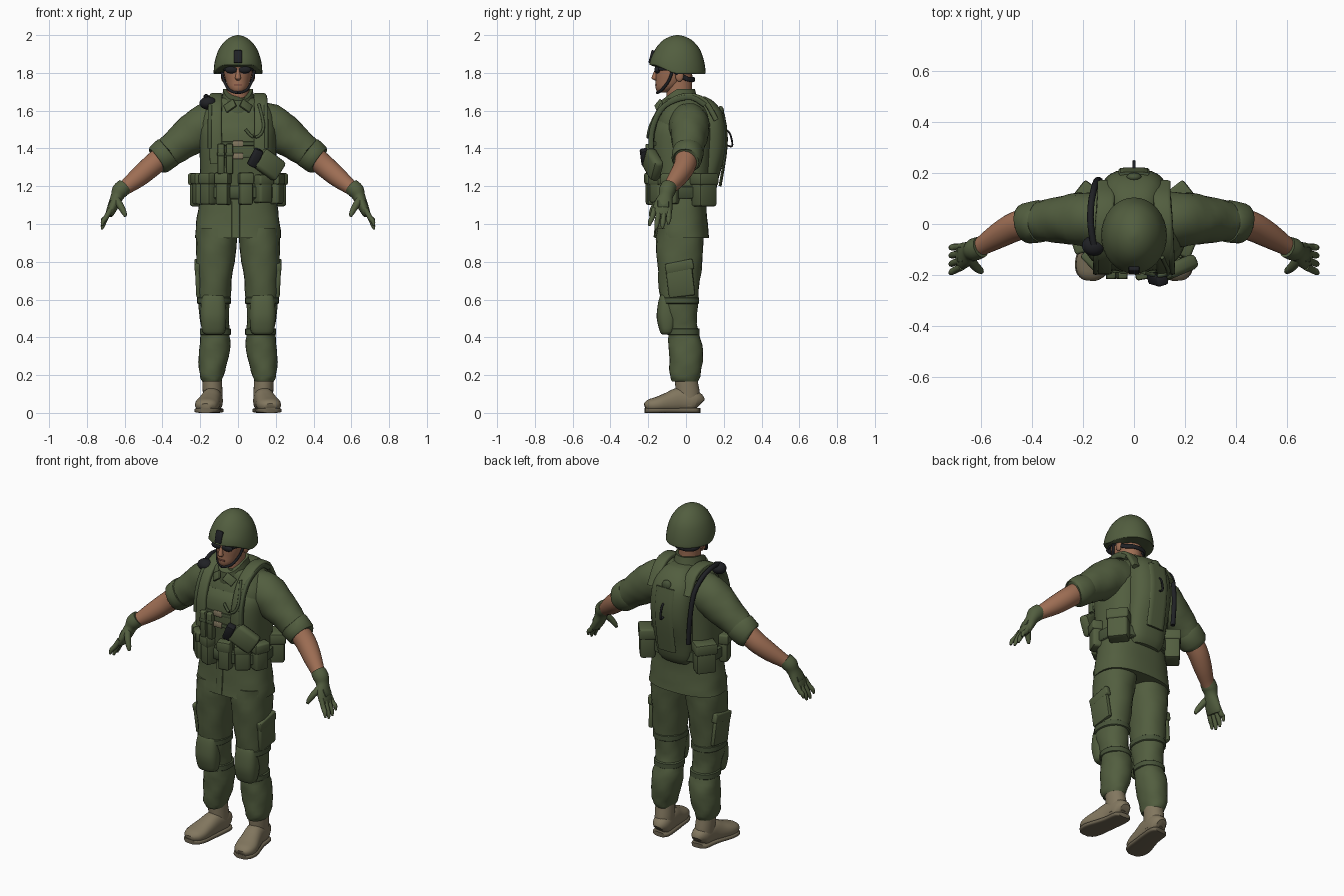
import bpy, bmesh, math
from mathutils import Vector, Matrix

def material(name, rgb):
    m = bpy.data.materials.new(name)
    m.diffuse_color = (*rgb, 1)
    return m

GREEN = material("olive cloth", (0.085, 0.112, 0.05))
WEB = material("dark olive webbing", (0.066, 0.09, 0.042))
SKIN = material("skin", (0.34, 0.155, 0.088))
LIP = material("lips", (0.2, 0.075, 0.05))
TAN = material("tan leather", (0.225, 0.185, 0.115))
SOLE = material("boot sole", (0.15, 0.125, 0.08))
BLACK = material("black", (0.014, 0.015, 0.018))
X, Y, Z = Vector((1, 0, 0)), Vector((0, 1, 0)), Vector((0, 0, 1))

def finish(name, bm, mat, mirror=False):
    bmesh.ops.recalc_face_normals(bm, faces=bm.faces)
    me = bpy.data.meshes.new(name)
    bm.to_mesh(me)
    bm.free()
    me.materials.append(mat)
    ob = bpy.data.objects.new(name, me)
    bpy.context.collection.objects.link(ob)
    bpy.ops.object.select_all(action='DESELECT')
    ob.select_set(True)
    bpy.context.view_layer.objects.active = ob
    bpy.ops.object.shade_smooth_by_angle(angle=math.radians(45))
    if mirror:
        ob.modifiers.new("mirror", 'MIRROR').use_mirror_merge = False
    return ob

def smooth_rings(rings, k):
    """Catmull-Rom through the rings, k steps per span."""
    rs = [Vector(r) for r in rings]
    out = []
    for i in range(len(rs) - 1):
        a, b, c, d = rs[max(i - 1, 0)], rs[i], rs[i + 1], rs[min(i + 2, len(rs) - 1)]
        for s in range(k):
            t = s / k
            out.append(0.5 * (2 * b + (c - a) * t + (2 * a - 5 * b + 4 * c - d) * t * t
                              + (3 * b - a - 3 * c + d) * t ** 3))
    return out + [rs[-1]]

def loft(name, rings, mat, ref=X, n=24, p=2.0, flat=False, k=3, wrinkle=0.0, mirror=False, post=None):
    """Skin of superellipse rings (x, y, z, radius along ref, other radius)."""
    rs = smooth_rings(rings, k)
    bm = bmesh.new()
    loops = []
    for i, r in enumerate(rs):
        c = Vector(r[:3])
        t = Z if flat else (Vector(rs[min(i + 1, len(rs) - 1)][:3]) - Vector(rs[max(i - 1, 0)][:3])).normalized()
        u = (ref - t * ref.dot(t)).normalized()
        v = t.cross(u)
        loop = []
        for j in range(n):
            th = 2 * math.pi * j / n
            w = 1 + wrinkle * (math.sin(3 * th + i * 1.3) + 0.7 * math.sin(5 * th - i * 2.1))
            cs, sn = math.cos(th), math.sin(th)
            co = c + u * (r[3] * w * math.copysign(abs(cs) ** (2 / p), cs)) \
                   + v * (r[4] * w * math.copysign(abs(sn) ** (2 / p), sn))
            if post:
                co = post(co)
            loop.append(bm.verts.new(co))
        loops.append(loop)
    for a, b in zip(loops, loops[1:]):
        for j in range(n):
            bm.faces.new((a[j], a[(j + 1) % n], b[(j + 1) % n], b[j]))
    bm.faces.new(loops[0])
    bm.faces.new(loops[-1])
    return finish(name, bm, mat, mirror)

def tower(name, rows, mat, **kw):
    """Upright loft on the middle plane: rows of (z, y, x radius, y radius)."""
    return loft(name, [(0, y, z, a, b) for z, y, a, b in rows], mat, flat=True, **kw)

def strip(name, pts, a, b, mat, ref=X, p=2.0, n=10, **kw):
    return loft(name, [(*q, a, b) for q in pts], mat, ref=ref, p=p, n=n, **kw)

def box(name, c, size, mat, rot=(0, 0, 0), bevel=0.01, mirror=False):
    bm = bmesh.new()
    bmesh.ops.create_cube(bm, size=1)
    bmesh.ops.scale(bm, vec=size, verts=bm.verts)
    if bevel:
        bmesh.ops.bevel(bm, geom=bm.edges[:], offset=bevel, segments=2, profile=0.5, affect='EDGES')
    R = Matrix.Rotation(rot[2], 4, 'Z') @ Matrix.Rotation(rot[1], 4, 'Y') @ Matrix.Rotation(rot[0], 4, 'X')
    bm.transform(Matrix.Translation(c) @ R)
    return finish(name, bm, mat, mirror)

def ball(name, c, radii, mat, mirror=False):
    bm = bmesh.new()
    bmesh.ops.create_uvsphere(bm, u_segments=20, v_segments=12, radius=1)
    bm.transform(Matrix.Translation(c) @ Matrix.Diagonal((*radii, 1)))
    return finish(name, bm, mat, mirror)

def pouch(name, deg, out, z, size):
    """Flapped pouch hung round the waist, angle measured from the front."""
    t = math.radians(deg)
    c = Vector(((0.205 + out) * math.sin(t), -0.02 - (0.15 + out) * math.cos(t), z))
    w, d, h = size
    box(name, c, size, GREEN, (0, 0, t), 0.014)
    box(name + "_flap", c + Vector((0, 0, h * 0.33)), (w + .01, d + .012, h * .36), GREEN, (0, 0, t), 0.01)

# head and neck
tower("head", [(1.695, -.125, .025, .025), (1.72, -.103, .05, .058), (1.76, -.075, .066, .086),
               (1.80, -.064, .075, .098), (1.87, -.06, .08, .1)], SKIN)
tower("neck", [(1.58, -.02, .07, .075), (1.68, -.035, .06, .068), (1.79, -.035, .062, .07)], SKIN)
loft("nose", [(0, -.158, 1.815, .008, .008), (0, -.165, 1.785, .013, .014), (0, -.166, 1.77, .015, .016),
              (0, -.158, 1.76, .008, .006)], SKIN, flat=True, n=12)
ball("ear", (.079, -.035, 1.785), (.012, .022, .032), SKIN, True)
box("mouth", (0, -.157, 1.737), (.042, .012, .01), LIP, bevel=.003)
ball("sunglass_lens", (.034, -.152, 1.816), (.036, .016, .019), BLACK, True)
strip("sunglass_arm", [(.062, -.145, 1.82), (.078, -.1, 1.82), (.083, -.03, 1.81)], .005, .008, BLACK, mirror=True)

# helmet with raised brow
def brow(co):
    f = max(0, min(1, (-0.06 - co.y) / 0.1))
    return co + Z * f * max(0, 1.91 - co.z) * 0.4
tower("helmet", [(1.795, -.045, .126, .146), (1.805, -.045, .129, .149), (1.86, -.045, .123, .141),
                 (1.92, -.045, .104, .121), (1.965, -.045, .072, .086), (1.99, -.045, .038, .046),
                 (2.0, -.045, .006, .008)], GREEN, n=32, post=brow)
box("helmet_mount", (0, -.181, 1.885), (.042, .02, .07), BLACK, (-.25, 0, 0), .005)
strip("chin_strap", [(.088, -.07, 1.82), (.075, -.09, 1.76), (.045, -.13, 1.708), (0, -.153, 1.695)],
      .007, .008, BLACK, mirror=True)
strip("nape_strap", [(.085, -.06, 1.81), (.072, 0, 1.77), (.04, .035, 1.765), (0, .042, 1.765)],
      .006, .013, BLACK, ref=X + Y, mirror=True)

# jacket, collar, vest
tower("jacket", [(.925, -.022, .228, .145), (1.0, -.022, .222, .137), (1.1, -.022, .208, .131),
                 (1.2, -.02, .195, .135), (1.35, -.02, .19, .15), (1.48, -.012, .2, .154),
                 (1.56, -.005, .2, .142), (1.62, -.005, .165, .118), (1.655, -.015, .115, .1),
                 (1.67, -.025, .08, .085)], GREEN, n=36, p=2.5, wrinkle=.006)
tower("collar", [(1.62, -.03, .1, .105), (1.665, -.04, .086, .1), (1.715, -.045, .078, .092)], GREEN, n=28,
      post=lambda co: co - Z * .06 * max(0, min(1, (-.05 - co.y) / .08)))
box("lapel", (.042, -.142, 1.625), (.065, .012, .05), GREEN, (-.5, .6, .3), .004, True)
strip("jacket_placket", [(-.012, -.167, .93), (-.012, -.16, 1.0), (-.012, -.154, 1.12)], .022, .005, GREEN, p=4)
tower("vest", [(1.13, -.02, .2, .143), (1.25, -.02, .201, .152), (1.4, -.022, .203, .166),
               (1.5, -.015, .202, .164), (1.55, -.008, .18, .142)], GREEN, n=36, p=2.7)
tower("belt", [(1.135, -.02, .212, .152), (1.14, -.02, .217, .157), (1.195, -.02, .217, .157),
               (1.2, -.02, .21, .152)], WEB, n=36, p=2.4, k=1)
strip("vest_shoulder_strap", [(.115, -.182, 1.32), (.12, -.18, 1.48), (.12, -.135, 1.6), (.118, -.06, 1.662),
      (.115, .02, 1.68), (.11, .1, 1.65), (.11, .16, 1.55)], .034, .014, GREEN, p=4, n=16, mirror=True)
strip("strap_webbing", [(.15, -.185, 1.4), (.15, -.18, 1.5), (.148, -.135, 1.605), (.145, -.06, 1.655),
      (.14, .03, 1.67), (.135, .1, 1.63)], .011, .014, WEB, p=4, n=12, mirror=True)
for z in (1.36, 1.425):
    box("chest_clasp", (0, -.192, z), (.055, .012, .032), TAN, bevel=.004)
    strip("chest_webbing", [(-.15, -.165, z), (-.08, -.184, z), (0, -.189, z), (.08, -.184, z), (.15, -.165, z)],
          .011, .006, WEB, ref=Z, p=4)
strip("hose", [(.11, -.13, 1.635), (.135, -.185, 1.53), (.12, -.2, 1.475), (.08, -.2, 1.46), (.04, -.19, 1.5)],
      .008, .008, WEB)

# gear on the chest
for x in (-.09, -.045):
    box("magazine_pouch", (x, -.192, 1.345), (.038, .04, .16), GREEN, (.05, 0, 0), .008)
    box("magazine_pouch_band", (x, -.194, 1.37), (.041, .044, .02), WEB, bevel=.004)
box("holster", (.165, -.175, 1.315), (.15, .06, .12), GREEN, (0, .6, .4), .02)
box("pistol_grip", (.092, -.215, 1.35), (.048, .045, .1), BLACK, (.25, .4, .3), .01)
ball("shoulder_radio", (-.158, -.085, 1.64), (.046, .04, .034), BLACK)
strip("radio_cable", [(-.158, -.08, 1.665), (-.17, 0, 1.675), (-.168, .08, 1.65), (-.155, .145, 1.57),
      (-.145, .17, 1.42), (-.135, .17, 1.27)], .013, .013, BLACK)

# waist pouches all round
for deg, w, h in ((-72, .075, .165), (-46, .075, .165), (-21, .07, .17), (11, .07, .17), (38, .085, .15), (68, .085, .16)):
    pouch("belt_pouch", deg, .008, 1.185, (w, .07, h))
for deg in (-128, 128):
    pouch("rear_pouch", deg, .038, 1.18, (.115, .085, .175))

# back pack with cap and pull loop
tower("pack", [(1.11, .08, .09, .05), (1.15, .085, .112, .068), (1.25, .09, .125, .085), (1.38, .1, .13, .11),
               (1.5, .1, .132, .113), (1.59, .09, .118, .103), (1.65, .065, .085, .08), (1.675, .05, .05, .05)],
      GREEN, n=28, p=2.7)
strip("pack_ridge", [(0, .18, 1.2), (0, .207, 1.36), (0, .213, 1.48), (0, .196, 1.585)], .06, .008, GREEN, p=4)
ball("pack_cap", (0, .183, 1.595), (.03, .018, .03), WEB)
strip("pull_loop", [(0, .21, 1.5), (0, .232, 1.48), (0, .245, 1.43), (0, .24, 1.41), (0, .21, 1.42)],
      .006, .005, BLACK)

# arms
loft("sleeve", [(.1, .015, 1.53, .105, .11), (.17, .018, 1.52, .108, .115), (.24, .018, 1.475, .1, .108),
                (.31, .015, 1.425, .088, .092), (.37, .01, 1.378, .078, .082), (.41, .008, 1.348, .072, .075)],
     GREEN, ref=Y, wrinkle=.018, mirror=True)
loft("sleeve_cuff", [(.365, .01, 1.384, .076, .078), (.37, .01, 1.38, .083, .086), (.42, .004, 1.341, .079, .081),
                     (.43, .002, 1.334, .068, .07)], GREEN, ref=Y, wrinkle=.01, k=2, mirror=True)
loft("forearm", [(.39, .005, 1.365, .06, .06), (.46, -.008, 1.305, .058, .058), (.53, -.045, 1.245, .05, .052),
                 (.6, -.088, 1.19, .036, .038), (.63, -.1, 1.165, .034, .034)], SKIN, ref=Y, mirror=True)
loft("glove", [(.6, -.09, 1.2, .042, .042), (.625, -.1, 1.175, .044, .044), (.64, -.107, 1.145, .038, .034),
               (.655, -.118, 1.11, .048, .03), (.675, -.127, 1.065, .053, .024), (.683, -.13, 1.045, .048, .018)],
     GREEN, ref=Y, mirror=True)
box("glove_pad", (.678, -.12, 1.108), (.014, .06, .045), WEB, (0, -.45, 0), .005, True)
for dy, tip in ((-.04, .99), (-.014, .972), (.012, .976), (.037, .998)):
    loft("finger", [(.674, -.128 + dy, 1.08, .014, .014), (.698, -.133 + dy * 1.15, 1.035, .014, .014),
                    (.714, -.138 + dy * 1.25, tip + .025, .0125, .0125), (.72, -.142 + dy * 1.3, tip, .006, .006)],
         GREEN, ref=Y, n=10, mirror=True)
loft("thumb", [(.645, -.135, 1.13, .02, .02), (.622, -.165, 1.095, .018, .018), (.603, -.182, 1.06, .014, .014),
               (.596, -.188, 1.04, .007, .007)], GREEN, ref=Y, n=12, mirror=True)

# trousers with pockets
loft("trouser_leg", [(.138, -.005, .165, .05, .068), (.14, -.005, .195, .062, .08), (.132, 0, .27, .077, .088),
                     (.122, -.003, .36, .082, .09), (.12, -.015, .43, .075, .08), (.125, -.03, .5, .077, .088),
                     (.127, -.035, .6, .085, .1), (.123, -.035, .75, .097, .115), (.115, -.033, .88, .107, .125),
                     (.11, -.03, .98, .107, .125)], GREEN, p=2.2, flat=True, wrinkle=.022, mirror=True)
box("cargo_pocket", (.212, -.03, .7), (.026, .14, .17), GREEN, (.12, .05, 0), .01, True)
box("cargo_pocket_flap", (.214, -.035, .775), (.032, .15, .055), GREEN, (.2, .05, 0), .008, True)

# knee pads and their straps
loft("knee_pad", [(.128, -.105, .415, .04, .02), (.129, -.1, .43, .06, .038), (.13, -.1, .5, .069, .055),
                  (.13, -.1, .57, .067, .05), (.13, -.105, .615, .058, .034), (.13, -.11, .63, .045, .02)],
     GREEN, p=2.6, flat=True, mirror=True)
for x, y, z, a, b in ((.12, -.015, .43, .082, .087), (.127, -.035, .595, .09, .105)):
    loft("knee_strap", [(x, y, z - .018, a - .005, b - .005), (x, y, z - .014, a, b), (x, y, z + .014, a, b),
                        (x, y, z + .018, a - .005, b - .005)], WEB, p=2.2, flat=True, k=1, mirror=True)

# boots
loft("boot_shaft", [(.133, .012, .04, .05, .06), (.134, .01, .1, .052, .064), (.137, .002, .17, .052, .06),
                    (.138, 0, .22, .05, .058)], TAN, flat=True, mirror=True)
foot = [(.13, .074, .045, .03, .035), (.13, .05, .06, .05, .055), (.138, -.03, .068, .053, .066),
        (.15, -.09, .055, .058, .055), (.163, -.15, .044, .064, .042), (.17, -.195, .038, .054, .033),
        (.172, -.217, .032, .03, .018)]
loft("boot_foot", foot, TAN, p=2.3, mirror=True, post=lambda co: Vector((co.x, co.y, max(co.z, .006))))
loft("boot_sole", [(x, y, .013, a + .004, .013) for x, y, z, a, b in foot], SOLE, p=4, mirror=True,
     post=lambda co: Vector((co.x, co.y, max(co.z, 0))))
